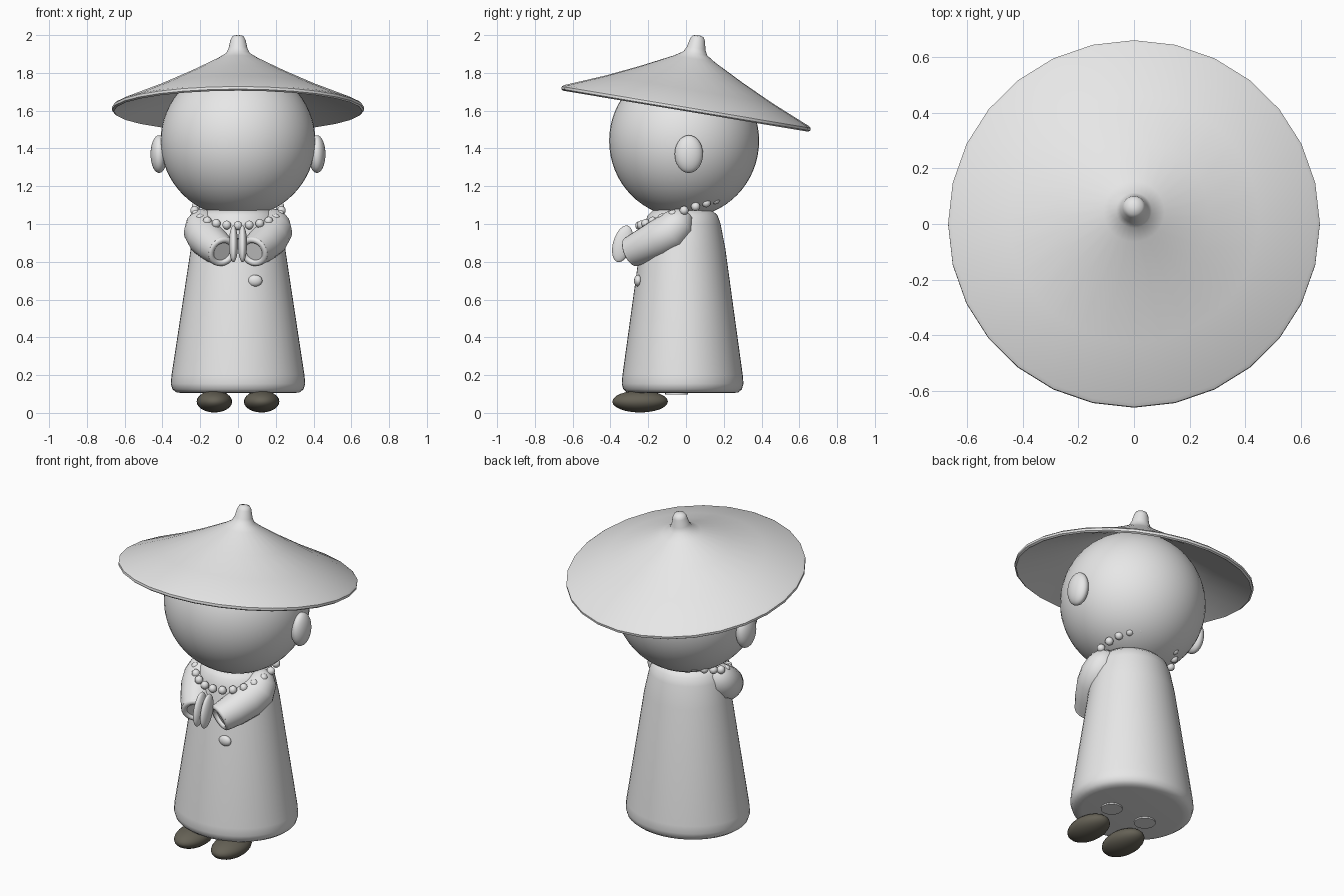
import bpy, bmesh, math
from mathutils import Vector

cube = bpy.data.objects.get("Cube")
if cube:
    bpy.data.objects.remove(cube, do_unlink=True)


def material(name, rgb):
    m = bpy.data.materials.new(name)
    m.use_nodes = True
    m.diffuse_color = (*rgb, 1)
    bsdf = next(n for n in m.node_tree.nodes if n.type == 'BSDF_PRINCIPLED')
    bsdf.inputs["Base Color"].default_value = (*rgb, 1)
    return m


GREY = material("light grey", (0.8, 0.8, 0.8))
SHOE = material("dark olive brown", (0.13, 0.12, 0.092))


def finish(ob, name, mat=GREY, angle=50):
    ob.name = ob.data.name = name
    ob.data.materials.append(mat)
    bpy.ops.object.select_all(action='DESELECT')
    ob.select_set(True)
    bpy.context.view_layer.objects.active = ob
    bpy.ops.object.shade_smooth_by_angle(angle=math.radians(angle))
    return ob


def ball(name, loc, size, rot=(0, 0, 0), mat=GREY, seg=32, rings=16):
    bpy.ops.mesh.primitive_uv_sphere_add(segments=seg, ring_count=rings, radius=1, location=loc,
                                         rotation=[math.radians(a) for a in rot])
    ob = bpy.context.object
    ob.scale = size
    return finish(ob, name, mat)


def skin_rings(name, rings):
    """Bridge a list of closed rings and cap both ends."""
    bm = bmesh.new()
    loops = [[bm.verts.new(p) for p in ring] for ring in rings]
    n = len(loops[0])
    for a, b in zip(loops, loops[1:]):
        for i in range(n):
            j = (i + 1) % n
            bm.faces.new((a[i], a[j], b[j], b[i]))
    bm.faces.new(loops[0])
    bm.faces.new(loops[-1])
    bmesh.ops.recalc_face_normals(bm, faces=bm.faces)
    me = bpy.data.meshes.new(name)
    bm.to_mesh(me)
    bm.free()
    ob = bpy.data.objects.new(name, me)
    bpy.context.collection.objects.link(ob)
    return ob


def lathe(name, profile, seg, squash=1.0):
    rings = []
    for r, z in profile:
        turn = [2 * math.pi * i / seg for i in range(seg)]
        rings.append([(r * math.cos(t), r * squash * math.sin(t), z) for t in turn])
    return finish(skin_rings(name, rings), name)


def tube(name, path, seg=24):
    """Sweep a circle along (x, y, z, radius) points."""
    pts = [Vector(p[:3]) for p in path]
    rings = []
    for k, p in enumerate(pts):
        d = (pts[min(k + 1, len(pts) - 1)] - pts[max(k - 1, 0)]).normalized()
        u = d.cross(Vector((1, 0, 0))).normalized()
        v = d.cross(u)
        turn = [2 * math.pi * i / seg for i in range(seg)]
        rings.append([p + path[k][3] * (math.cos(t) * u + math.sin(t) * v) for t in turn])
    return finish(skin_rings(name, rings), name)


# Robe
robe = lathe("robe", [(0.29, 0.105), (0.325, 0.108), (0.347, 0.125), (0.356, 0.155), (0.352, 0.2),
                      (0.3, 0.54), (0.25, 0.87), (0.222, 1.0), (0.205, 1.045), (0.17, 1.075)], 48, 0.905)
robe.location.y = -0.018

# Head, with ears added per side below
ball("head", (0, -0.01, 1.44), (0.41, 0.397, 0.405), seg=48, rings=32)

# Tilted straw hat with a knob and a rolled rim
hat = lathe("hat", [(0.008, 0.395), (0.03, 0.389), (0.04, 0.37), (0.05, 0.325), (0.064, 0.297),
                    (0.11, 0.268), (0.27, 0.187), (0.45, 0.103), (0.655, 0.018), (0.668, 0.008),
                    (0.668, -0.006), (0.658, -0.013), (0.64, -0.004), (0.44, 0.083),
                    (0.26, 0.165), (0.1, 0.25), (0.01, 0.285)], 28)
hat.location.z = 1.61
hat.rotation_euler.x = math.radians(-9.5)

# Paired parts
for side, s in (("left", 1), ("right", -1)):
    ball(side + "_ear", (s * 0.418, 0.015, 1.37), (0.045, 0.075, 0.1))
    ball(side + "_shoe", (s * 0.125, -0.243, 0.06), (0.094, 0.147, 0.058), mat=SHOE, seg=24, rings=12)
    # Short leg stub under the hem
    bpy.ops.mesh.primitive_cylinder_add(vertices=24, radius=0.06, depth=0.1,
                                        location=(s * 0.12, -0.05, 0.147))
    finish(bpy.context.object, side + "_leg")
    # Sleeve from shoulder to cuff
    wrist = Vector((s * 0.085, -0.285, 0.855))
    tube(side + "_sleeve", [(s * 0.165, -0.02, 1.075, 0.02), (s * 0.172, -0.025, 1.05, 0.065),
                            (s * 0.182, -0.045, 1.005, 0.092), (s * 0.185, -0.08, 0.962, 0.103),
                            (s * 0.165, -0.14, 0.925, 0.102), (s * 0.125, -0.22, 0.885, 0.092),
                            (*wrist, 0.082)])
    aim = Vector((-s * 0.04, -0.08, -0.035)).to_track_quat('Z', 'Y')
    bpy.ops.mesh.primitive_torus_add(major_segments=32, minor_segments=10, major_radius=0.066,
                                     minor_radius=0.017, location=wrist, rotation=aim.to_euler())
    finish(bpy.context.object, side + "_cuff")
    ball(side + "_hand", (s * 0.024, -0.336, 0.895), (0.024, 0.05, 0.1), rot=(-16, 0, 0), seg=24)

# Bead necklace, sloping down to the front
for i in range(24):
    t = 2 * math.pi * i / 24
    y = -0.01 - 0.235 * math.cos(t)
    ball("necklace_bead", (0.23 * math.sin(t), y, 1.075 + 0.34 * y), (0.024,) * 3, seg=10, rings=7)

# Robe button
ball("button", (0.09, -0.253, 0.7), (0.039, 0.022, 0.031), seg=16, rings=10)
